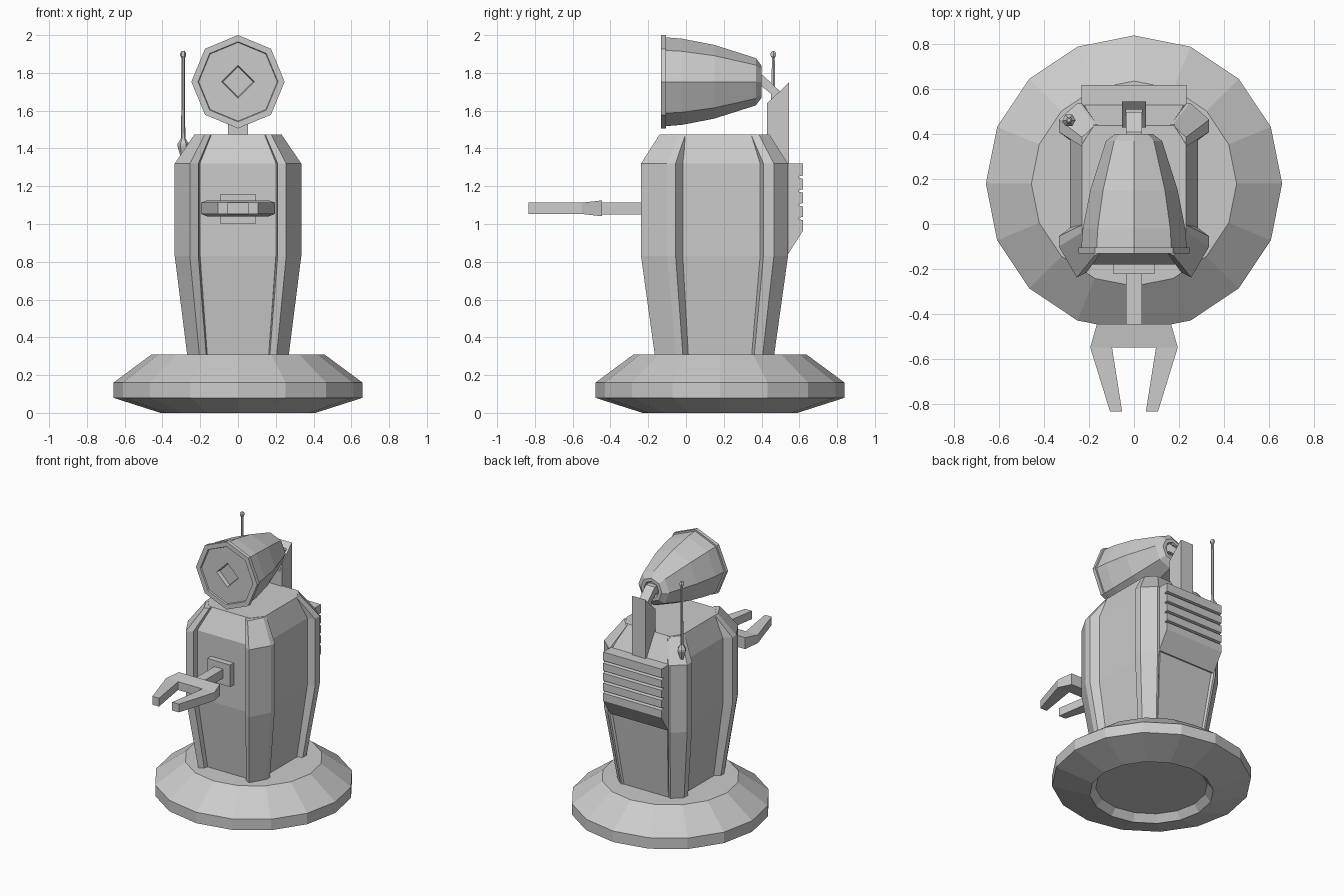
import bpy, bmesh
from math import cos, sin, tau
from mathutils import Vector

if "Cube" in bpy.data.objects:
    bpy.data.objects.remove(bpy.data.objects["Cube"])


def finish(name, bm):
    bmesh.ops.recalc_face_normals(bm, faces=bm.faces[:])
    mesh = bpy.data.meshes.new(name)
    bm.to_mesh(mesh)
    bm.free()
    ob = bpy.data.objects.new(name, mesh)
    bpy.context.collection.objects.link(ob)
    return ob


def loft(name, rings):
    """Join equal-length point rings with quads and cap both ends."""
    bm = bmesh.new()
    vs = [[bm.verts.new(p) for p in ring] for ring in rings]
    for a, b in zip(vs, vs[1:]):
        n = len(a)
        for i in range(n):
            bm.faces.new((a[i], a[(i + 1) % n], b[(i + 1) % n], b[i]))
    bm.faces.new(vs[0])
    bm.faces.new(vs[-1])
    return finish(name, bm)


def lathe(name, profile, n, cx, cy):
    return loft(name, [[(cx + r * cos(i * tau / n), cy + r * sin(i * tau / n), z)
                        for i in range(n)] for r, z in profile])


def extrude_x(name, yz, w):
    return loft(name, [[(x, y, z) for y, z in yz] for x in (-w, w)])


def box(name, x, y, z):
    return loft(name, [[(x[0], y[0], h), (x[1], y[0], h), (x[1], y[1], h), (x[0], y[1], h)]
                       for h in z])


def mirror_x(ob):
    ob.modifiers.new("mirror", 'MIRROR').use_axis[0] = True
    return ob


# Skirted base with a recessed underside
lathe("base", [(.37, .05), (.41, 0), (.66, .08), (.66, .16), (.457, .31)], 16, 0, .18)

# Torso: one outline scaled at several heights
CY = .15


def tower(name, outline, levels):
    return loft(name, [[(x * sx, CY + (y - CY) * sy, z) for x, y in outline]
                       for z, sx, sy in levels])


half = [(.2, -.18), (.285, -.07), (.285, .42), (.22, .53)]
tower("torso", half + [(-x, y) for x, y in reversed(half)],
      [(.3, .81, .81), (.83, 1, 1), (1.32, 1, 1), (1.475, .81, .76)])

# Corner pillars
pillar_levels = [(.3, .8, .81), (.83, 1, 1), (1.32, 1, 1), (1.473, .69, .75)]
mirror_x(tower("front_pillar",
               [(.2, -.17), (.21, -.215), (.255, -.238), (.335, -.10), (.335, -.055), (.25, .01)],
               pillar_levels))
mirror_x(tower("back_pillar",
               [(.25, .38), (.335, .41), (.335, .465), (.25, .54), (.235, .54), (.2, .5)],
               pillar_levels))

# Louvred pack on the back
pack = [(.45, .84), (.54, .84), (.62, .965)]
for i in range(4):
    z = .965 + i * .073
    pack += [(.62, z + .055), (.597, z + .06), (.597, z + .068), (.62, z + .073)]
pack += [(.62, 1.32), (.45, 1.32)]
extrude_x("back_vent", pack, .235)

# Head support: two cheeks, back wall, and bent neck arm
cheek = loft("support_cheek", [[(x, y, z) for y, z in
             [(.43, 1.3), (.43, 1.64), (.51, 1.715), (.51, 1.3)]] for x in (.036, .053)])
mirror_x(cheek)
extrude_x("support_post", [(.51, 1.3), (.51, 1.715), (.545, 1.75), (.545, 1.3)], .053)
extrude_x("support_core", [(.43, 1.3), (.43, 1.58), (.51, 1.58), (.51, 1.3)], .036)
extrude_x("neck_arm", [(.36, 1.73), (.40, 1.73), (.45, 1.69), (.45, 1.5), (.50, 1.5),
                       (.50, 1.70), (.41, 1.785), (.36, 1.785)], .036)

# Octagonal head: back socket, shell, front rim, recessed face and square eye
HZ = 1.753


def head_ring(y, r, diamond=False):
    return [(r * k * sin(i * tau / 8), y, HZ + r * k * cos(i * tau / 8))
            for i in range(8) for k in [cos(tau / 8) if diamond and i % 2 else 1]]


loft("head", [head_ring(.375, .05), head_ring(.40, .06), head_ring(.40, .085),
              head_ring(.37, .125), head_ring(.15, .195), head_ring(-.02, .228),
              head_ring(-.105, .235), head_ring(-.105, .247), head_ring(-.132, .247),
              head_ring(-.132, .212), head_ring(-.122, .208),
              head_ring(-.122, .088, True), head_ring(-.095, .08, True)])

# Arm: mounting plate, shaft, and two-pronged claw
box("arm_plate", (-.092, .092), (-.222, -.15), (1.0, 1.16))
box("arm_shaft", (-.036, .036), (-.46, -.2), (1.05, 1.115))
AZ = 1.083


def claw_section(x0, x1, y, h):
    return [(x0, y, AZ - h), (x1, y, AZ - h), (x1, y, AZ + h), (x0, y, AZ + h)]


loft("claw_palm", [claw_section(-.165, .165, -.445, .042), claw_section(-.195, .195, -.55, .03)])
mirror_x(loft("claw_prong", [claw_section(.098, .195, -.55, .03),
                             claw_section(.053, .107, -.835, .03)]))

# Antenna
lathe("antenna", [(.012, 1.35), (.03, 1.41), (.03, 1.425), (.011, 1.455), (.009, 1.88),
                  (.016, 1.89), (.016, 1.905), (.008, 1.915)], 6, -.29, .462)
